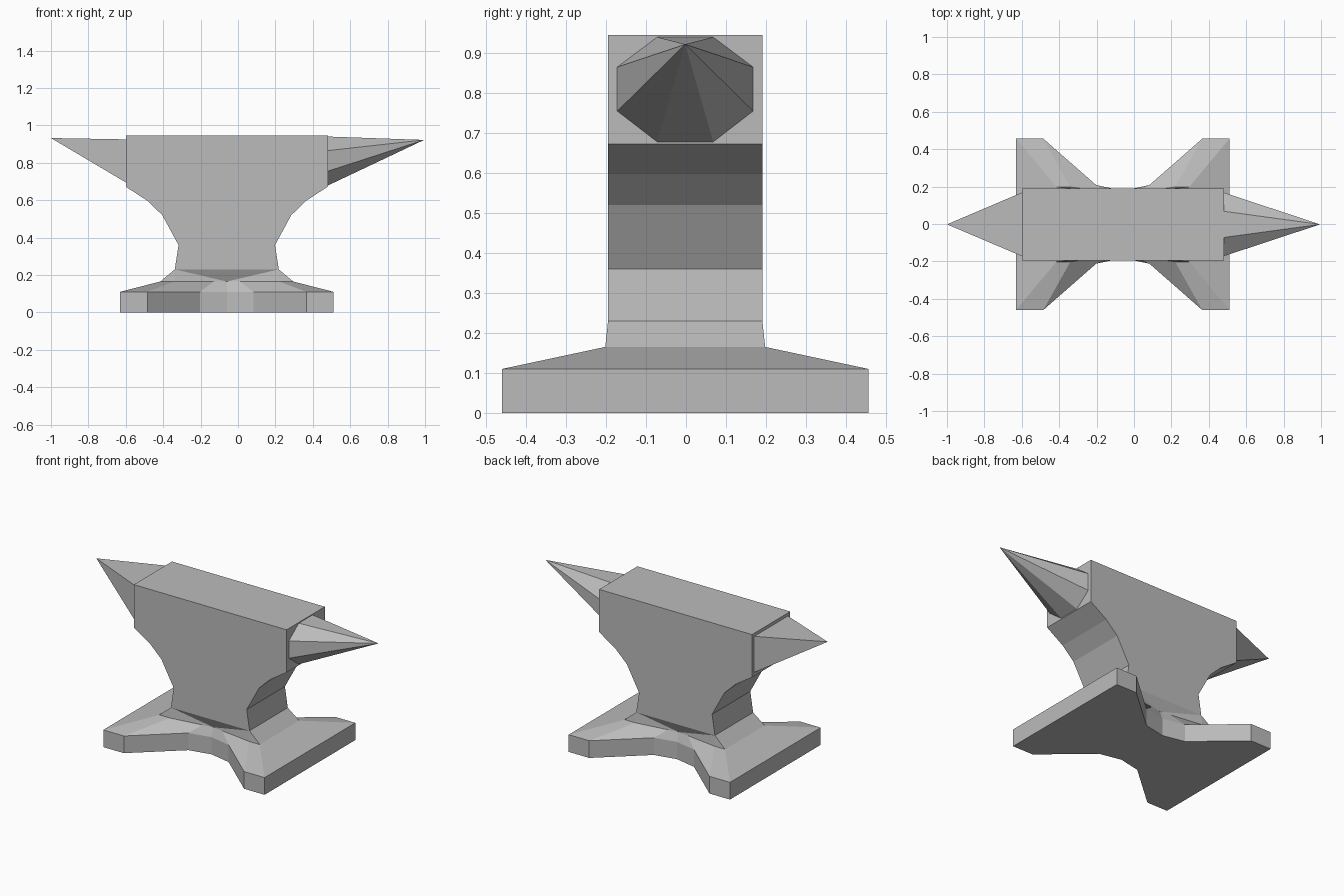
import bpy
import bmesh

if "Cube" in bpy.data.objects:
    bpy.data.objects.remove(bpy.data.objects["Cube"], do_unlink=True)

steel = bpy.data.materials.new("grey_steel")
steel.use_nodes = True
COLOUR = (0.5, 0.5, 0.5, 1)
steel.diffuse_color = COLOUR
steel.node_tree.nodes["Principled BSDF"].inputs["Base Color"].default_value = COLOUR

MID_X, MID_Y = -0.06, -0.002


def finish(name, bm):
    bmesh.ops.recalc_face_normals(bm, faces=bm.faces)
    mesh = bpy.data.meshes.new(name)
    bm.to_mesh(mesh)
    bm.free()
    mesh.materials.append(steel)
    obj = bpy.data.objects.new(name, mesh)
    obj.location.y = MID_Y
    bpy.context.collection.objects.link(obj)


def ring(bm, points):
    return [bm.verts.new(p) for p in points]


def bridge(bm, a, b):
    n = len(a)
    for i in range(n):
        j = (i + 1) % n
        bm.faces.new((a[i], a[j], b[j], b[i]))


def waisted(half, z):
    """Mirror a quarter outline (offset from the middle, depth) into a full loop."""
    front = [(-x, -y) for x, y in half] + [(x, -y) for x, y in half[-2::-1]]
    back = [(-x, -y) for x, y in front]
    return [(MID_X + x, y, z) for x, y in front + back]


def horn(name, section, x, tip):
    bm = bmesh.new()
    base = ring(bm, [(x, y, z) for y, z in section])
    point = bm.verts.new(tip)
    bm.faces.new(base)
    for i, v in enumerate(base):
        bm.faces.new((v, base[(i + 1) % len(base)], point))
    finish(name, bm)


# Base: four-footed slab, sloped shoulder and collar up to the neck
foot = [(0.57, 0.458), (0.425, 0.458), (0.142, 0.21), (0, 0.18)]
collar = [(0.355, 0.2), (0.28, 0.2), (0.07, 0.17), (0, 0.16)]
bm = bmesh.new()
bottom = ring(bm, waisted(foot, 0))
edge = ring(bm, waisted(foot, 0.11))
top = ring(bm, waisted(collar, 0.165))
neck = ring(bm, [(MID_X + sx * 0.278, sy * 0.193, 0.23)
                 for sx, sy in ((-1, -1), (1, -1), (1, 1), (-1, 1))])
bm.faces.new(bottom)
bridge(bm, bottom, edge)
bridge(bm, edge, top)
for side in (0, 1):
    row = top[side * 7:side * 7 + 7]
    a, b = neck[side * 2], neck[side * 2 + 1]
    for i in range(6):
        bm.faces.new((row[i], row[i + 1], a if i < 3 else b))
    bm.faces.new((a, row[3], b))
    bm.faces.new((row[6], top[(side * 7 + 7) % 14], neck[(side * 2 + 2) % 4], b))
finish("base", bm)

# Body: waisted profile extruded across the width
profile = [(0.278, 0.23), (0.258, 0.36), (0.345, 0.52),
           (0.425, 0.597), (0.54, 0.672), (0.54, 0.945)]
outline = [(MID_X + x, z) for x, z in profile]
outline += [(MID_X - x, z) for x, z in reversed(profile)]
bm = bmesh.new()
front, back = [ring(bm, [(x, y, z) for x, z in outline]) for y in (-0.193, 0.193)]
bm.faces.new(front)
bm.faces.new(back)
bridge(bm, front, back)
finish("body", bm)

# Horns: eight-sided cone on the left, square spike on the right
half = [(0.07, 0.94), (0.17, 0.865), (0.17, 0.755), (0.07, 0.678)]
horn("round_horn", half + [(-y, z) for y, z in reversed(half)], 0.48, (0.995, 0, 0.922))
horn("square_horn", [(0.17, 0.925), (0.17, 0.695), (-0.17, 0.695), (-0.17, 0.925)],
     -0.6, (-1, 0, 0.932))
